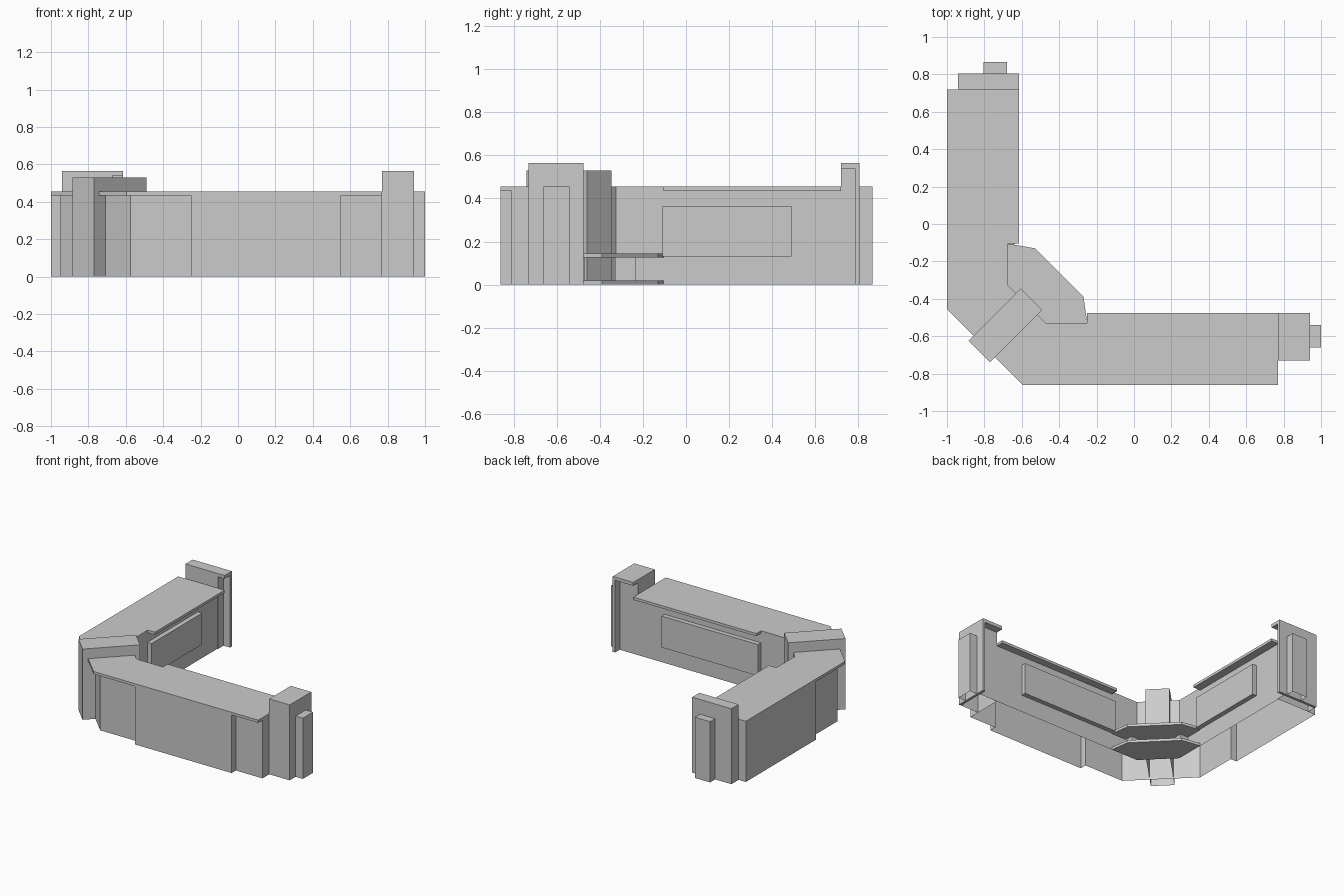
import bpy

if "Cube" in bpy.data.objects:
    bpy.data.objects.remove(bpy.data.objects["Cube"])

K = 0.14  # the diagonal mirror line of the corner is y = x + K


def swap(pts):
    """Mirror plan points across the corner diagonal."""
    return [(y - K, x + K) for x, y in pts]


def prism(name, pts, z0, z1, top=True, bottom=True):
    """Extrude a plan outline from z0 to z1, with optional caps."""
    n = len(pts)
    area = sum(pts[i][0] * pts[(i + 1) % n][1] - pts[(i + 1) % n][0] * pts[i][1]
               for i in range(n))
    if area < 0:
        pts = pts[::-1]
    verts = [(x, y, z0) for x, y in pts] + [(x, y, z1) for x, y in pts]
    faces = [(i, (i + 1) % n, n + (i + 1) % n, n + i) for i in range(n)]
    if top:
        faces.append(tuple(range(n, 2 * n)))
    if bottom:
        faces.append(tuple(reversed(range(n))))
    mesh = bpy.data.meshes.new(name)
    mesh.from_pydata(verts, [], faces)
    obj = bpy.data.objects.new(name, mesh)
    bpy.context.collection.objects.link(obj)
    return obj


def rect(x0, x1, y0, y1):
    return [(x0, y0), (x1, y0), (x1, y1), (x0, y1)]


# Hollow wall body: outer face with projecting panels, recessed inner face
body = [(0.77, -0.53), (0.77, -0.81), (0.55, -0.81), (0.55, -0.86),
        (-0.25, -0.86), (-0.25, -0.81), (-0.575, -0.81), (-0.95, -0.435),
        (-0.95, -0.11), (-1.0, -0.11), (-1.0, 0.72), (-0.675, 0.72),
        (-0.675, -0.325), (-0.47, -0.53)]
prism("wall_body", body, 0, 0.435, top=False, bottom=False)

# Worktop slab, notched over the corner seat
top = [(0.77, -0.475), (0.77, -0.86), (-0.595, -0.86), (-1.0, -0.455),
       (-1.0, 0.72), (-0.615, 0.72), (-0.615, -0.105), (-0.675, -0.105),
       (-0.675, -0.325), (-0.47, -0.53), (-0.25, -0.53), (-0.25, -0.475)]
prism("top_slab", top, 0.435, 0.455)

# Raised panels on the inner faces
prism("inner_panel_right", rect(-0.25, 0.55, -0.53, -0.495), 0.13, 0.365)
prism("inner_panel_left", rect(-0.675, -0.64, -0.11, 0.49), 0.13, 0.365)

# Diagonal corner post
prism("corner_post", [(-0.885, -0.625), (-0.77, -0.74), (-0.49, -0.46), (-0.605, -0.345)],
      0, 0.53, bottom=False)

# Corner seat, its base plate and two supports
seat = [(-0.675, -0.105), (-0.53, -0.13), (-0.27, -0.39), (-0.25, -0.53),
        (-0.47, -0.53), (-0.675, -0.325)]
prism("seat_shelf", seat, 0.125, 0.145)
prism("seat_base", seat, 0, 0.02)
support = rect(-0.675, -0.61, -0.33, -0.235)
prism("seat_support_left", support, 0.02, 0.125)
prism("seat_support_right", swap(support), 0.02, 0.125)

# End posts: shaft, end plate, cap and outer pilaster
prism("right_post_shaft", rect(0.77, 0.92, -0.73, -0.53), 0, 0.54, top=False, bottom=False)
prism("right_post_plate", rect(0.92, 0.94, -0.73, -0.475), 0, 0.54, top=False)
prism("right_post_cap", rect(0.77, 0.94, -0.73, -0.475), 0.54, 0.565)
prism("right_pilaster", rect(0.94, 1.0, -0.66, -0.54), 0, 0.455, bottom=False)

prism("left_post_shaft", rect(-0.94, -0.67, 0.72, 0.785), 0, 0.54, top=False, bottom=False)
prism("left_post_plate", rect(-0.94, -0.615, 0.785, 0.805), 0, 0.54, top=False)
prism("left_post_cap", rect(-0.94, -0.615, 0.72, 0.805), 0.54, 0.565)
prism("left_pilaster", rect(-0.805, -0.68, 0.805, 0.865), 0, 0.455, bottom=False)
